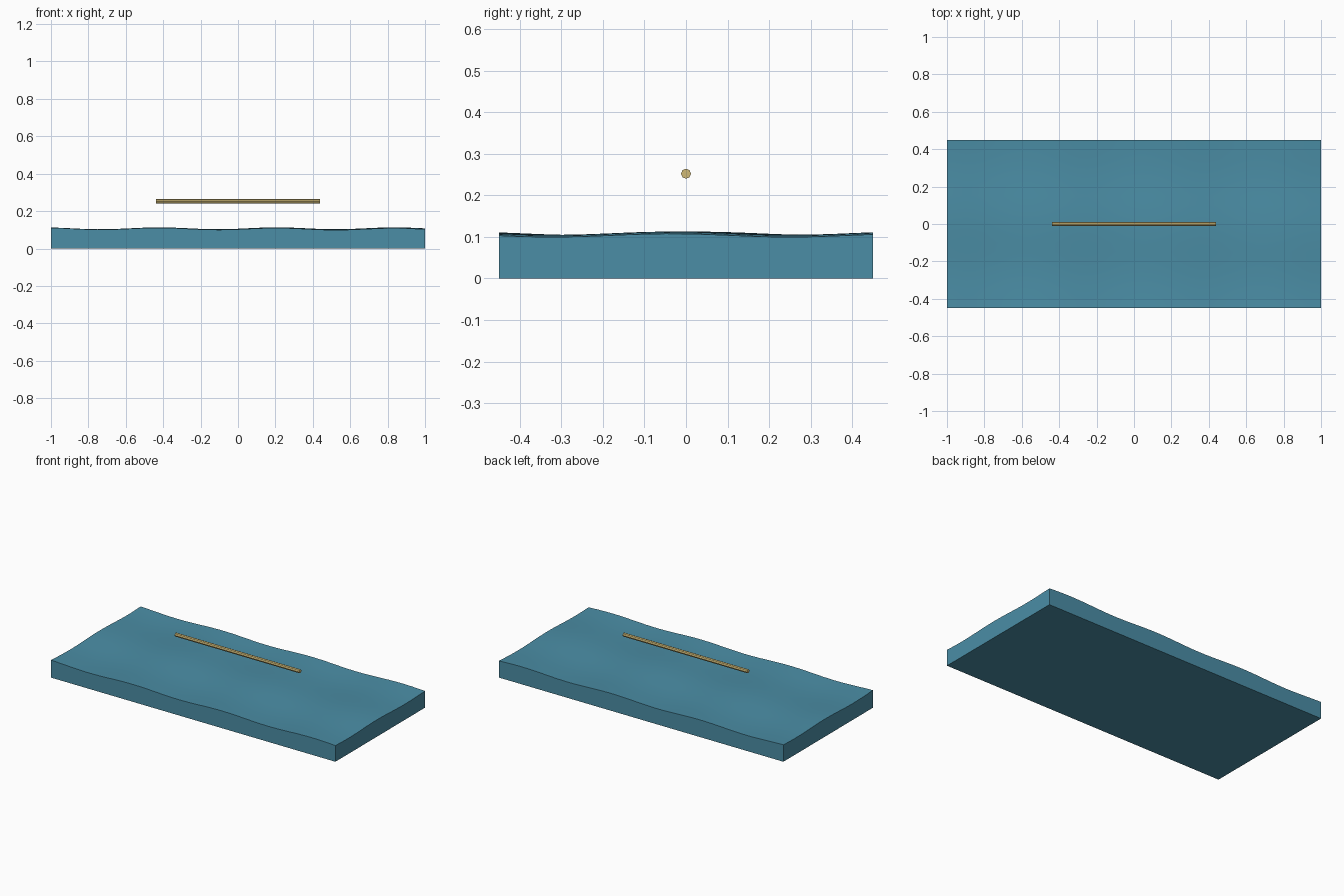
import bpy, bmesh
from math import sin, cos, pi

if "Cube" in bpy.data.objects:
    bpy.data.objects.remove(bpy.data.objects["Cube"])


def paint(obj, name, rgb):
    mat = bpy.data.materials.new(name)
    mat.diffuse_color = (*rgb, 1)
    mat.use_nodes = True
    mat.node_tree.nodes["Principled BSDF"].inputs["Base Color"].default_value = mat.diffuse_color
    obj.data.materials.append(mat)


def height(x, y):
    return 0.104 + 0.005 * sin(10 * x - 0.5) + 0.004 * cos(11 * y + 0.4 * x)


# water slab: rippled grid extruded down to a flat base
bm = bmesh.new()
bmesh.ops.create_grid(bm, x_segments=40, y_segments=18, size=1)
for v in bm.verts:
    v.co.y *= 0.45
    v.co.z = height(v.co.x, v.co.y)
rim = [e for e in bm.edges if e.is_boundary]
new = bmesh.ops.extrude_edge_only(bm, edges=rim)["geom"]
for g in new:
    if isinstance(g, bmesh.types.BMVert):
        g.co.z = 0
base = [g for g in new if isinstance(g, bmesh.types.BMEdge)
        and all(v.co.z == 0 for v in g.verts)]
bmesh.ops.contextual_create(bm, geom=base)
bmesh.ops.recalc_face_normals(bm, faces=bm.faces)
mesh = bpy.data.meshes.new("water_slab")
bm.to_mesh(mesh)
bm.free()
slab = bpy.data.objects.new("water_slab", mesh)
bpy.context.collection.objects.link(slab)
paint(slab, "water_blue", (0.07, 0.27, 0.38))
bpy.context.view_layer.objects.active = slab
slab.select_set(True)
bpy.ops.object.shade_smooth_by_angle(angle=pi / 6)

# thin rod hovering over the water
bpy.ops.mesh.primitive_cylinder_add(vertices=8, radius=0.012, depth=0.875,
                                    location=(0, 0, 0.252),
                                    rotation=(0, pi / 2, 0))
rod = bpy.context.object
rod.name = "floating_rod"
paint(rod, "straw", (0.62, 0.48, 0.18))
